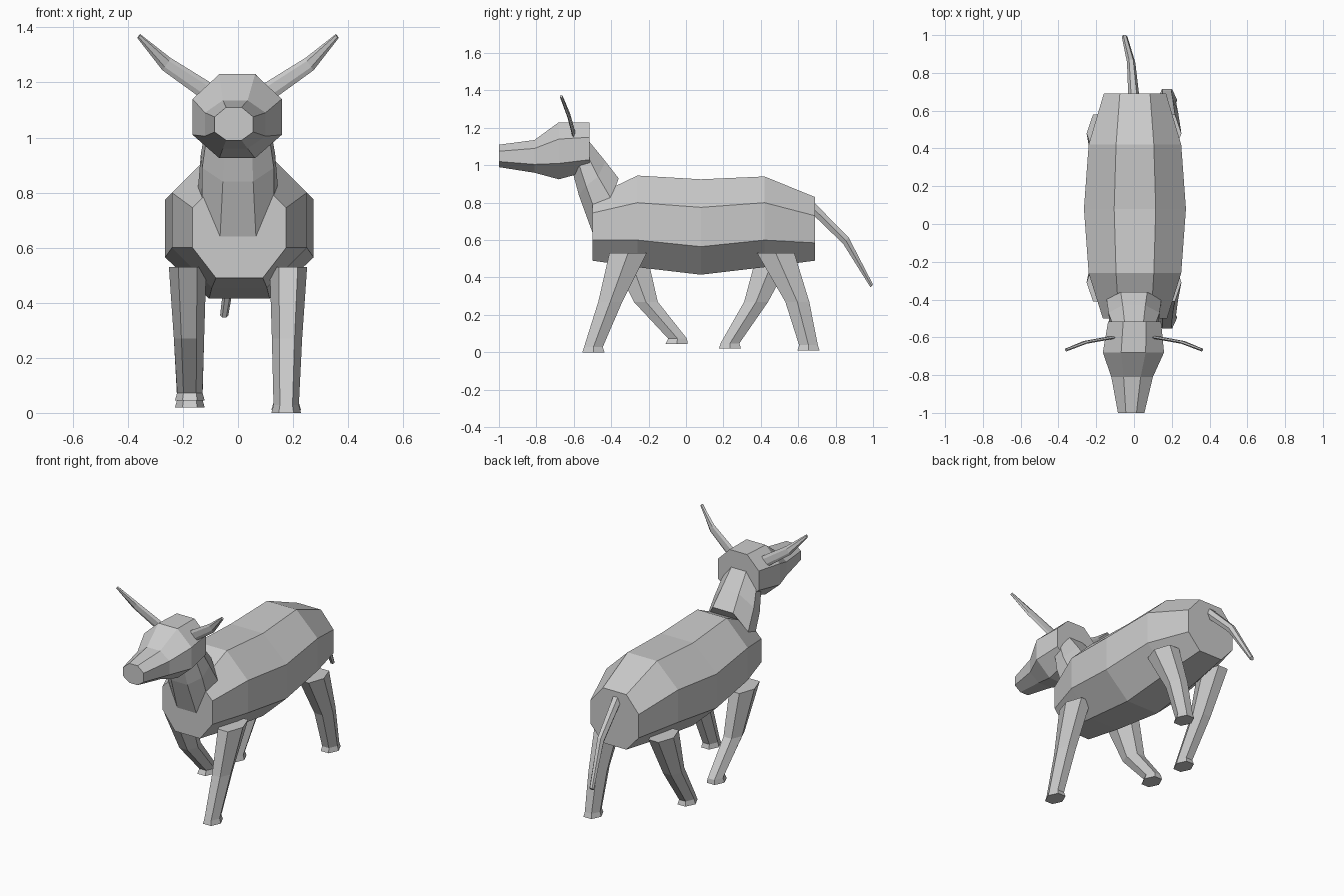
import bpy
import bmesh
from math import cos, sin, pi
from mathutils import Vector

if "Cube" in bpy.data.objects:
    bpy.data.objects.remove(bpy.data.objects["Cube"], do_unlink=True)

GREY = (0.6, 0.6, 0.6, 1)
hide = bpy.data.materials.new("plain_grey")
hide.use_nodes = True
hide.diffuse_color = GREY
shader = hide.node_tree.nodes["Principled BSDF"]
shader.inputs["Base Color"].default_value = GREY
shader.inputs["Roughness"].default_value = 0.8


def loft(name, rings):
    """Skin a list of equal rings into one closed, flat-shaded part."""
    bm = bmesh.new()
    loops = [[bm.verts.new(p) for p in ring] for ring in rings]
    n = len(loops[0])
    for a, b in zip(loops, loops[1:]):
        for i in range(n):
            j = (i + 1) % n
            bm.faces.new((a[i], a[j], b[j], b[i]))
    bm.faces.new(loops[0])
    bm.faces.new(loops[-1])
    bmesh.ops.recalc_face_normals(bm, faces=bm.faces)
    mesh = bpy.data.meshes.new(name)
    bm.to_mesh(mesh)
    bm.free()
    mesh.materials.append(hide)
    obj = bpy.data.objects.new(name, mesh)
    bpy.context.collection.objects.link(obj)
    return obj


def mirrored(half, cx=0):
    """Complete a ring from its +x half, listed top to bottom."""
    right = [(cx + x, y, z) for x, y, z in half]
    return right + [(cx - x, y, z) for x, y, z in reversed(half)]


def octagon(cx, y, flat, wide, top, high, low, bottom):
    return mirrored([(flat, y, top), (wide, y, high),
                     (wide, y, low), (flat, y, bottom)], cx)


def hexagon(centre, u, v):
    c, u, v = Vector(centre), Vector(u), Vector(v)
    return [c + u * cos(k * pi / 3) + v * sin(k * pi / 3) for k in range(6)]


# Body: eight-sided barrel along y
loft("body", [octagon(0.005, *r) for r in (
    (-0.50, 0.085, 0.17, 0.83, 0.745, 0.60, 0.49),
    (-0.26, 0.10, 0.245, 0.945, 0.80, 0.60, 0.455),
    (0.08, 0.11, 0.27, 0.925, 0.775, 0.565, 0.415),
    (0.42, 0.10, 0.245, 0.94, 0.80, 0.60, 0.455),
    (0.69, 0.08, 0.165, 0.83, 0.73, 0.585, 0.49))])

# Head: tapers to the muzzle, turned slightly to its right
loft("head", [octagon(*r) for r in (
    (-0.015, -1.00, 0.028, 0.07, 1.11, 1.075, 1.02, 0.99),
    (-0.010, -0.81, 0.045, 0.11, 1.135, 1.09, 1.005, 0.96),
    (-0.003, -0.68, 0.065, 0.162, 1.23, 1.14, 1.01, 0.925),
    (0.003, -0.515, 0.06, 0.14, 1.23, 1.15, 1.03, 0.97))])

# Neck: rises from the chest into the back of the head
loft("neck", [mirrored(h) for h in (
    ((0.07, -0.36, 0.93), (0.145, -0.40, 0.82),
     (0.13, -0.495, 0.78), (0.065, -0.50, 0.64)),
    ((0.06, -0.43, 1.02), (0.135, -0.47, 0.94),
     (0.13, -0.535, 0.89), (0.055, -0.573, 0.84)),
    ((0.05, -0.52, 1.13), (0.11, -0.54, 1.08),
     (0.11, -0.58, 1.03), (0.05, -0.61, 0.98)))])

# Horns: flat blades sweeping out, up and forward
for side, label in ((1, "left"), (-1, "right")):
    rings = []
    for x, y, z, w in ((0.10, -0.598, 1.16, 0.034),
                       (0.26, -0.627, 1.267, 0.027),
                       (0.36, -0.667, 1.368, 0.009)):
        rings.append(hexagon((side * x, y, z), (-0.55 * side * w, 0, 0.83 * w),
                             (0.002 * side, 0.008, 0)))
    loft(label + "_horn", rings)


def leg(name, side, hip_y, knee_y, foot_y, ground, ankle_shift=0):
    """Hip, knee, ankle and flared hoof; each leg has its own stride."""
    rings = []
    for x, y, z, rx, ry in (
            (0.183, hip_y, 0.53, 0.068, 0.115),
            (0.178, knee_y, 0.27, 0.055, 0.074),
            (0.175, foot_y + ankle_shift, ground + 0.028, 0.046, 0.058),
            (0.175, foot_y, ground, 0.054, 0.068)):
        rings.append(hexagon((side * x, y, z), (rx, 0, 0), (0, ry, 0)))
    loft(name, rings)


leg("front_left_leg", 1, -0.31, -0.405, -0.495, 0.0)
leg("front_right_leg", -1, -0.31, -0.215, -0.05, 0.045, 0.005)
leg("back_left_leg", 1, 0.48, 0.595, 0.655, 0.01)
leg("back_right_leg", -1, 0.48, 0.375, 0.235, 0.02)

# Tail: thin and drooping, drifting to the right
loft("tail", [hexagon(c, (r, 0, 0), (0, 0.65 * t, 0.75 * t)) for c, r, t in (
    ((0.0, 0.66, 0.79), 0.03, 0.03),
    ((-0.015, 0.855, 0.597), 0.022, 0.026),
    ((-0.05, 0.993, 0.355), 0.015, 0.012))])
